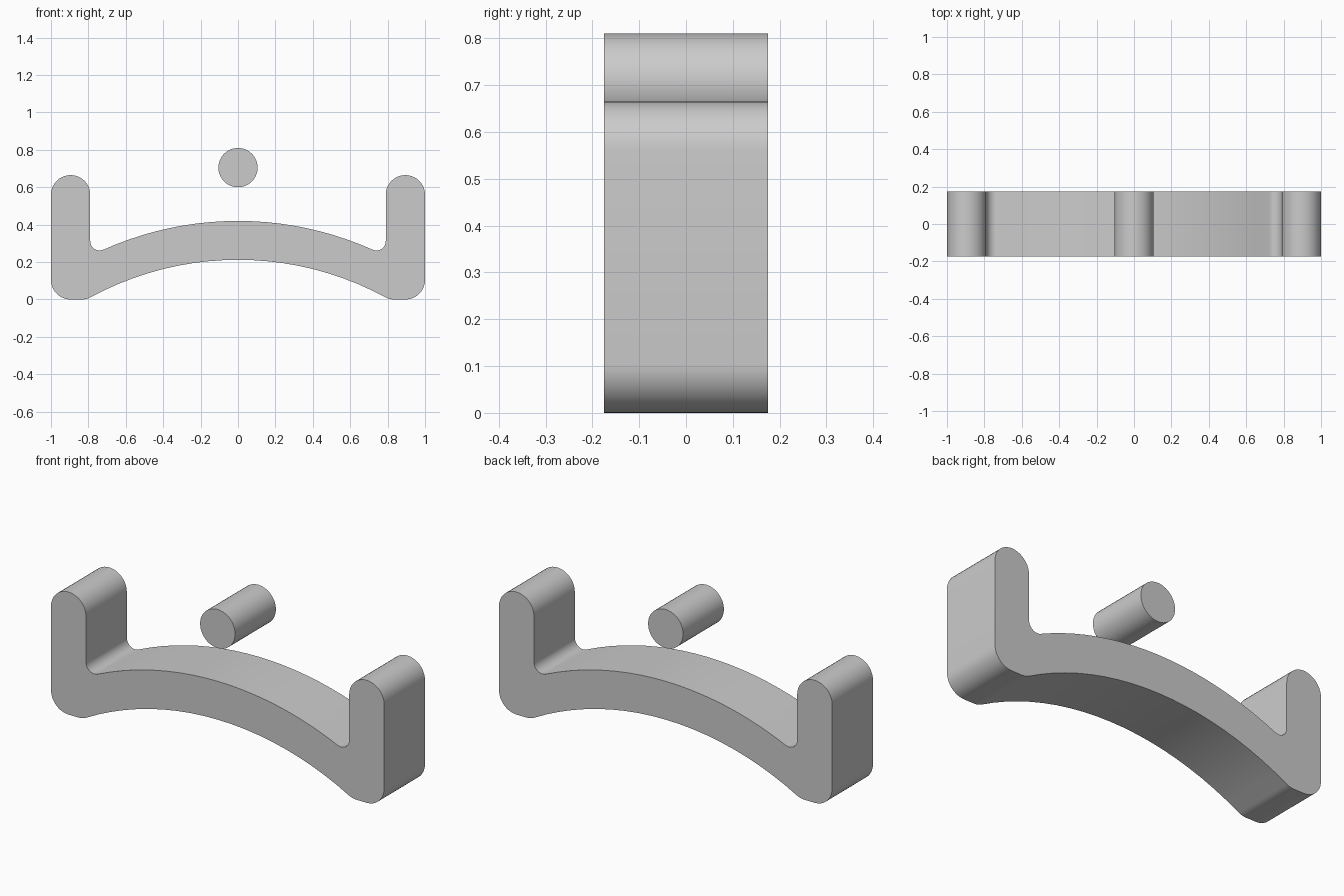
import bpy
import bmesh
from math import sin, cos, radians, degrees, atan2, sqrt

DEPTH = 0.35

cube = bpy.data.objects.get("Cube")
if cube:
    bpy.data.objects.remove(cube, do_unlink=True)

grey = bpy.data.materials.new("plain grey")
grey.use_nodes = True
colour = (0.6, 0.6, 0.6, 1)
grey.diffuse_color = colour
grey.node_tree.nodes["Principled BSDF"].inputs["Base Color"].default_value = colour


def arc(cx, cz, r, start, end, steps):
    """Points on an arc in the xz plane, angles in degrees."""
    angles = [radians(start + (end - start) * i / steps) for i in range(steps + 1)]
    return [(cx + r * cos(a), cz + r * sin(a)) for a in angles]


def extrude_profile(name, points):
    """Solid prism of the xz outline, centred on y."""
    bm = bmesh.new()
    face = bm.faces.new([bm.verts.new((x, -DEPTH / 2, z)) for x, z in points])
    result = bmesh.ops.extrude_face_region(bm, geom=[face], use_keep_orig=True)
    moved = [v for v in result["geom"] if isinstance(v, bmesh.types.BMVert)]
    bmesh.ops.translate(bm, verts=moved, vec=(0, DEPTH, 0))
    bmesh.ops.recalc_face_normals(bm, faces=bm.faces)
    mesh = bpy.data.meshes.new(name)
    bm.to_mesh(mesh)
    bm.free()
    mesh.materials.append(grey)
    obj = bpy.data.objects.new(name, mesh)
    bpy.context.collection.objects.link(obj)
    bpy.ops.object.select_all(action='DESELECT')
    obj.select_set(True)
    bpy.context.view_layer.objects.active = obj
    bpy.ops.object.shade_smooth_by_angle(angle=radians(30))
    return obj


# Arched bridge with an upright arm at each end
top_r, low_r = 1.76, 1.65
top_z, low_z = 0.42 - top_r, 0.212 - low_r
arm_x, arm_r, arm_z = 0.895, 0.105, 0.56
inner_x, inner_r = 0.74, 0.05
inner_z = top_z + sqrt((top_r + inner_r) ** 2 - inner_x ** 2)
foot_r = 0.1
foot_x = sqrt((low_r + foot_r) ** 2 - (foot_r - low_z) ** 2)
top_angle = degrees(atan2(inner_z - top_z, inner_x))
low_angle = degrees(atan2(foot_r - low_z, foot_x))

half = arc(0, top_z, top_r, 90, top_angle, 10)
half += arc(inner_x, inner_z, inner_r, top_angle - 180, 0, 10)[1:]
half += arc(arm_x, arm_z, arm_r, 180, 0, 20)
half += arc(arm_x, arm_r, arm_r, 0, -90, 10)
half += arc(foot_x, foot_r, foot_r, -90, low_angle - 180, 5)
half += arc(0, low_z, low_r, low_angle, 90, 10)[1:]
mirrored = [(-x, z) for x, z in reversed(half[1:-1])]
extrude_profile("arched_cradle", half + mirrored)

# Free round bar above the arch
extrude_profile("round_bar", arc(0, 0.705, 0.105, 0, 360, 40)[:-1])
